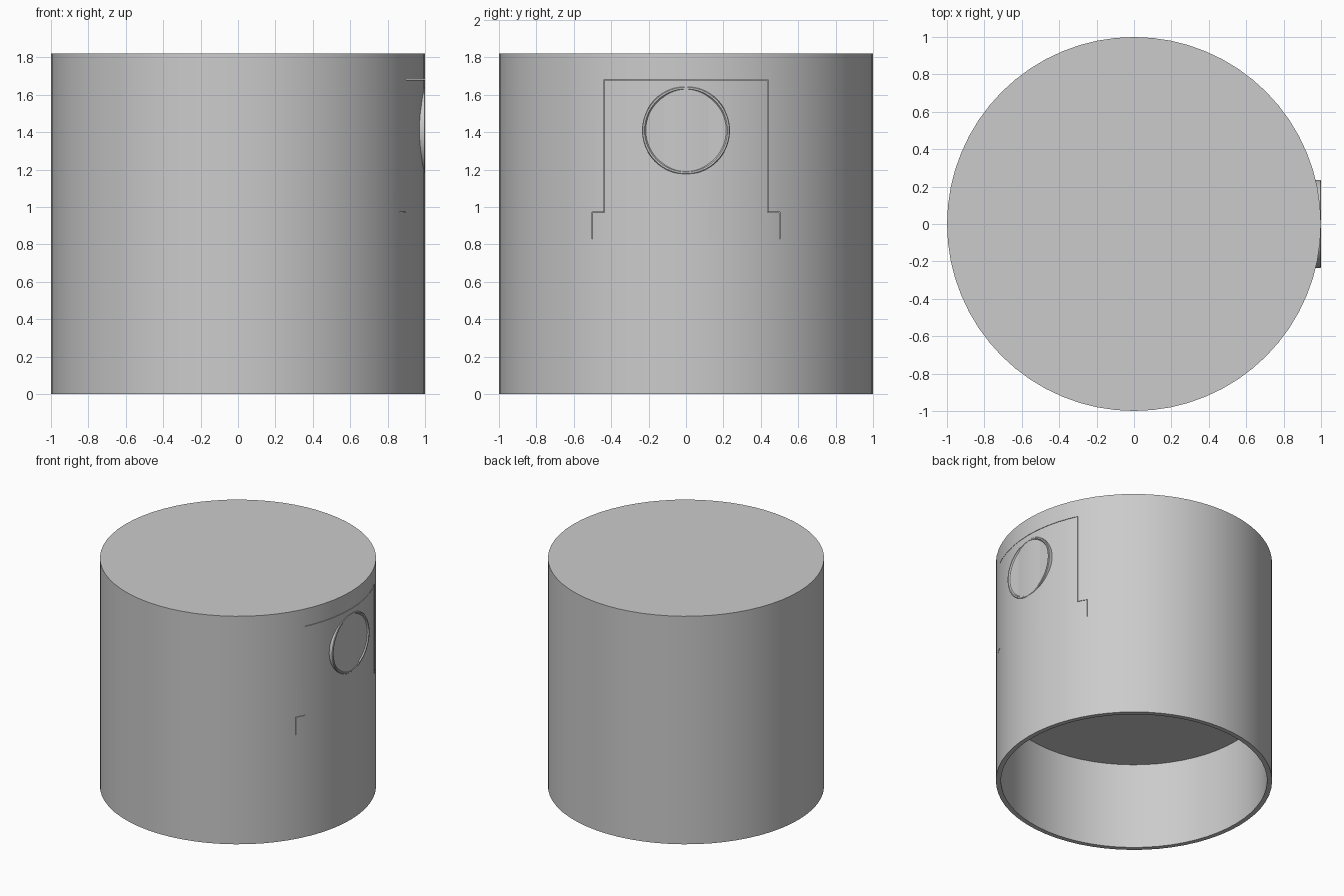
import bpy, bmesh, math
from mathutils import Matrix

cube = bpy.data.objects.get("Cube")
if cube:
    bpy.data.objects.remove(cube)

grey = bpy.data.materials.new("light grey")
grey.use_nodes = True
colour = (0.6, 0.6, 0.6, 1)
grey.diffuse_color = colour
grey.node_tree.nodes["Principled BSDF"].inputs["Base Color"].default_value = colour

R, INNER, TOP, SEAM, FLOOR = 0.999, 0.963, 1.82, 0.83, 0.69


def make_object(name, bm):
    bmesh.ops.recalc_face_normals(bm, faces=bm.faces)
    mesh = bpy.data.meshes.new(name)
    bm.to_mesh(mesh)
    bm.free()
    obj = bpy.data.objects.new(name, mesh)
    bpy.context.collection.objects.link(obj)
    mesh.materials.append(grey)
    return obj


def lathe(name, profile, steps=64, matrix=Matrix(), closed=False):
    """Spin a (radius, height) profile around z."""
    bm = bmesh.new()
    verts = [bm.verts.new((r, 0, z)) for r, z in profile]
    edges = [bm.edges.new(pair) for pair in zip(verts, verts[1:])]
    if closed:
        edges.append(bm.edges.new((verts[-1], verts[0])))
    bmesh.ops.spin(bm, geom=verts + edges, axis=(0, 0, 1), cent=(0, 0, 0),
                   angle=math.tau, steps=steps, use_merge=True)
    bmesh.ops.remove_doubles(bm, verts=bm.verts, dist=0.0001)
    bm.transform(matrix)
    return make_object(name, bm)


def panel_prism(name, grow):
    """Stepped outline of the side panel, pushed along x."""
    half = [(0.5, SEAM - grow), (0.5, 0.97), (0.435, 0.97), (0.435, 1.68)]
    right = [(y + grow, z + (grow if i else 0)) for i, (y, z) in enumerate(half)]
    outline = right + [(-y, z) for y, z in reversed(right)]
    bm = bmesh.new()
    face = bm.faces.new([bm.verts.new((0.5, y, z)) for y, z in outline])
    out = bmesh.ops.extrude_face_region(bm, geom=[face])
    moved = [v for v in out["geom"] if isinstance(v, bmesh.types.BMVert)]
    bmesh.ops.translate(bm, vec=(0.8, 0, 0), verts=moved)
    return make_object(name, bm)


def cut(obj, cutter, operation):
    mod = obj.modifiers.new("cut", 'BOOLEAN')
    mod.operation, mod.object, mod.solver = operation, cutter, 'EXACT'
    bpy.context.view_layer.objects.active = obj
    bpy.ops.object.modifier_apply(modifier=mod.name)
    bpy.data.objects.remove(cutter)


# Lower housing: open underneath, with a floor and a cable hole
base = lathe("base_housing", [(0, SEAM), (R, SEAM), (R, 0), (INNER, 0),
                              (INNER, FLOOR), (0, FLOOR)])
hole = lathe("hole_cutter", [(0, 0.5), (0.05, 0.5), (0.05, 1), (0, 1)], 32,
             Matrix.Translation((0.2, 0.26, 0)))
cut(base, hole, 'DIFFERENCE')

# Upper cover, with an opening for the side panel
shell = [(0, TOP), (R, TOP), (R, SEAM), (INNER, SEAM),
         (INNER, TOP - 0.04), (0, TOP - 0.04)]
cover = lathe("upper_cover", shell)
cut(cover, panel_prism("opening_cutter", 0.003), 'DIFFERENCE')

# Flush side panel
panel = lathe("side_panel", shell)
cut(panel, panel_prism("panel_cutter", 0), 'INTERSECT')

# Round button with a thin raised rim
facing_x = Matrix.Translation((0, 0, 1.41)) @ Matrix.Rotation(math.pi / 2, 4, 'Y')
button = lathe("side_button", [(0, 0.965), (0.235, 0.965), (0.235, 0.996),
                               (0.231, 1), (0.222, 1), (0.215, 0.991), (0, 0.991)],
               64, facing_x)

for obj in (base, cover, panel, button):
    bpy.ops.object.select_all(action='DESELECT')
    obj.select_set(True)
    bpy.context.view_layer.objects.active = obj
    bpy.ops.object.shade_smooth_by_angle(angle=math.radians(30))
